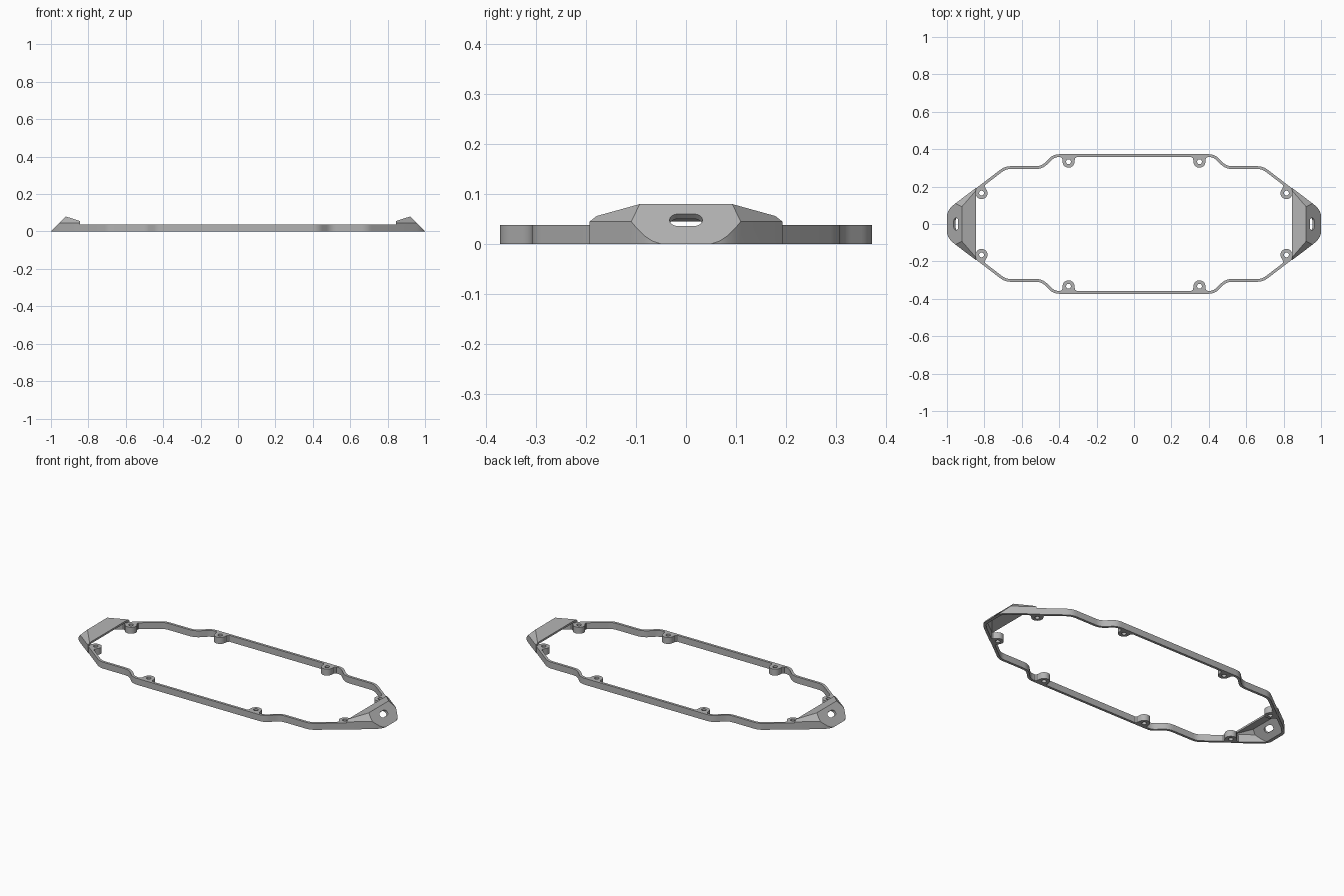
import bpy, bmesh
from math import sin, cos, pi, atan2
from mathutils import Vector, Matrix

cube = bpy.data.objects.get("Cube")
if cube:
    bpy.data.objects.remove(cube, do_unlink=True)

HEIGHT, WALL, HOOD_X = 0.038, 0.015, 0.845

grey = bpy.data.materials.new("plain_grey")
grey.use_nodes = True
grey.diffuse_color = (0.45, 0.45, 0.45, 1)
grey.node_tree.nodes["Principled BSDF"].inputs["Base Color"].default_value = grey.diffuse_color


def add_object(name, mesh):
    obj = bpy.data.objects.new(name, mesh)
    bpy.context.collection.objects.link(obj)
    return obj


def finish(name, bm):
    bmesh.ops.recalc_face_normals(bm, faces=bm.faces)
    mesh = bpy.data.meshes.new(name)
    bm.to_mesh(mesh)
    bm.free()
    mesh.materials.append(grey)
    return add_object(name, mesh)


def prism(name, outline, z0, z1):
    bm = bmesh.new()
    face = bm.faces.new([bm.verts.new((x, y, z0)) for x, y in outline])
    top = bmesh.ops.extrude_face_region(bm, geom=[face])["geom"]
    verts = [g for g in top if isinstance(g, bmesh.types.BMVert)]
    bmesh.ops.translate(bm, verts=verts, vec=(0, 0, z1 - z0))
    return finish(name, bm)


def cut(target, cutter):
    cutter.hide_render = True
    mod = target.modifiers.new("cut", 'BOOLEAN')
    mod.operation, mod.object, mod.solver = 'DIFFERENCE', cutter, 'EXACT'
    bpy.context.view_layer.objects.active = target
    bpy.ops.object.modifier_apply(modifier=mod.name)
    bpy.data.objects.remove(cutter, do_unlink=True)


def smooth(obj):
    bpy.ops.object.select_all(action='DESELECT')
    obj.select_set(True)
    bpy.context.view_layer.objects.active = obj
    bpy.ops.object.shade_smooth_by_angle(angle=0.5)


def rounded(path, size, steps=5):
    # Replace inner corners with short curves
    out = [path[0]]
    for a, b, c in zip(path, path[1:], path[2:]):
        p, q = b + (a - b).normalized() * size, b + (c - b).normalized() * size
        for i in range(steps + 1):
            t = i / steps
            out.append(p * (1 - t) ** 2 + b * 2 * t * (1 - t) + q * t * t)
    return out + [path[-1]]


def offset(path, dist):
    # Parallel path on the right-hand side
    out = []
    for i, p in enumerate(path):
        d1 = (p - path[max(i - 1, 0)]).normalized()
        d2 = (path[min(i + 1, len(path) - 1)] - p).normalized()
        d1, d2 = (d1 if i else d2), (d2 if i < len(path) - 1 else d1)
        n1, n2 = Vector((d1.y, -d1.x)), Vector((d2.y, -d2.x))
        m = (n1 + n2).normalized()
        out.append(p + m * dist / m.dot(n1))
    return out


# Long side walls
half = [Vector(p) for p in ((0.43, 0.373), (0.495, 0.309), (0.69, 0.309), (0.856, 0.182))]
path = [Vector((-p.x, p.y)) for p in reversed(half)] + half
path = rounded(path, 0.03)
wall = path + offset(path, WALL)[::-1]
back_wall = prism("back_wall", wall, 0, HEIGHT)
smooth(back_wall)
front_wall = add_object("front_wall", back_wall.data)
front_wall.rotation_euler.z = pi

# Screw bosses: rounded tabs with a hole, growing from the wall
R = 0.032
tab = [(0.033, -0.042), (0.024, -0.042), (0.017, -0.034)]
tab += [(R * cos(a), R * sin(a)) for a in (-pi / 2 - pi * i / 20 for i in range(21))]
tab += [(0.017, 0.034), (0.024, 0.042), (0.033, 0.042)]
boss = prism("screw_boss", tab, 0, HEIGHT)
hole = [(0.013 * cos(pi * i / 12), 0.013 * sin(pi * i / 12)) for i in range(24)]
cut(boss, prism("hole_cutter", hole, -0.1, 0.1))
smooth(boss)
boss_mesh = boss.data
bpy.data.objects.remove(boss)
for name, x, y, nx, ny in (("middle", 0.35, 0.333, 0, 1), ("corner", 0.815, 0.165, 0.607, 0.794)):
    for sx in (1, -1):
        for sy in (1, -1):
            side = ("back" if sy > 0 else "front") + ("_left" if sx > 0 else "_right")
            obj = add_object(f"{name}_boss_{side}", boss_mesh)
            obj.location = (sx * x, sy * y, 0)
            obj.rotation_euler.z = atan2(sy * ny, sx * nx)

# Flat planes that bound an end hood: point, outward normal, shell thickness
foot = [(0.845, 0.193), (0.955, 0.11), (0.968, 0.099), (0.983, 0.084), (0.994, 0.068), (1, 0.05)]
planes = [((1, 0, 0), (1, 0, 1), 0.014), ((0.92, 0, 0.08), (-0.024, 0, 0.075), 0.0105)]
for s in (1, -1):
    for (x1, y1), (x2, y2) in zip(foot, foot[1:]):
        planes.append(((x1, s * y1, 0), (y1 - y2, s * (x2 - x1), 0), WALL))
    planes.append(((0.955, s * 0.11, 0.045), (0.602, s * 0.798, 1), 0.0105))


def hood_solid(name, back, bottom, inset):
    # Carve a box down to the bounding planes
    bm = bmesh.new()
    bmesh.ops.create_cube(bm, size=1)
    bmesh.ops.translate(bm, verts=bm.verts, vec=(0.5, 0, 0.5))
    bmesh.ops.translate(bm, verts=bm.verts, vec=(back, 0, bottom))
    for point, normal, thick in planes:
        n = Vector(normal).normalized()
        co = Vector(point) - n * thick * inset
        geom = bm.verts[:] + bm.edges[:] + bm.faces[:]
        res = bmesh.ops.bisect_plane(bm, geom=geom, dist=1e-6, plane_co=co,
                                     plane_no=n, clear_outer=True)
        edges = [g for g in res["geom_cut"] if isinstance(g, bmesh.types.BMEdge)]
        if edges:
            bmesh.ops.contextual_create(bm, geom=edges)
    return finish(name, bm)


# End hoods: hollow, open below and inward, with a slot through the sloping face
hood = hood_solid("left_hood", HOOD_X, 0, 0)
cut(hood, hood_solid("hollow_cutter", HOOD_X - 0.1, -0.1, 1))
r, reach = 0.017, 0.016
slot = [(r * cos(a), reach + r * sin(a)) for a in (pi * i / 10 for i in range(11))]
slot += [(-x, -y) for x, y in slot]
slot_cutter = prism("slot_cutter", slot, -0.03, 0.03)
slot_cutter.data.transform(Matrix.Translation((0.952, 0, 0.048)) @ Matrix.Rotation(pi / 4, 4, 'Y'))
cut(hood, slot_cutter)
smooth(hood)
right_hood = add_object("right_hood", hood.data)
right_hood.rotation_euler.z = pi
